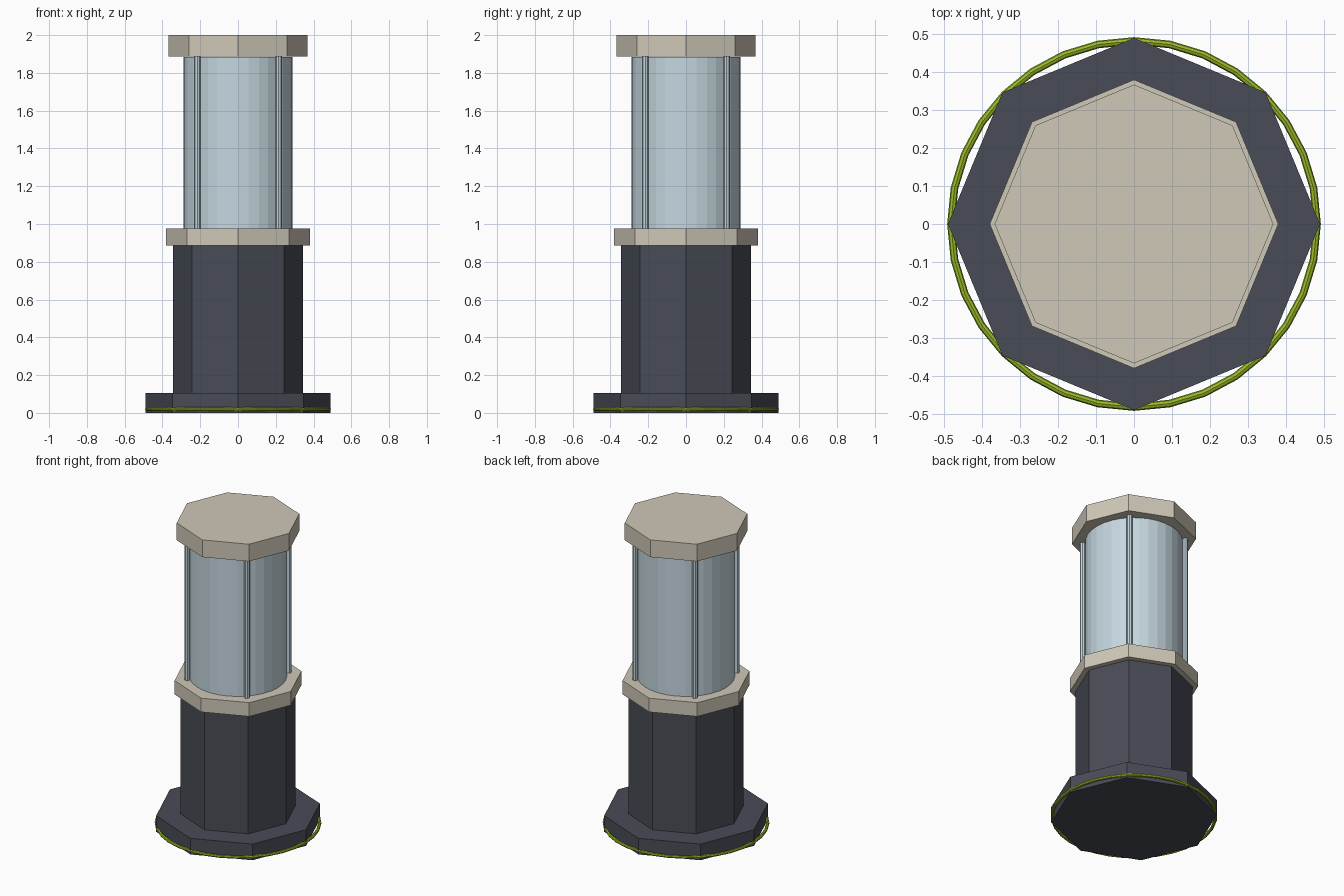
import bpy
from math import cos, sin, pi

cube = bpy.data.objects.get("Cube")
if cube:
    bpy.data.objects.remove(cube, do_unlink=True)


def material(name, rgb):
    mat = bpy.data.materials.new(name)
    mat.use_nodes = True
    mat.diffuse_color = (*rgb, 1)
    mat.node_tree.nodes["Principled BSDF"].inputs["Base Color"].default_value = (*rgb, 1)
    return mat


slate = material("dark slate", (0.065, 0.072, 0.092))
stone = material("warm stone", (0.63, 0.58, 0.48))
glass = material("pale blue glass", (0.56, 0.68, 0.74))
lime = material("lime green", (0.32, 0.50, 0.02))


def finish(name, mat):
    obj = bpy.context.object
    obj.name = name
    obj.data.materials.append(mat)
    return obj


def prism(name, mat, radius, bottom, top, sides=8, x=0, y=0):
    bpy.ops.mesh.primitive_cylinder_add(
        vertices=sides, radius=radius, depth=top - bottom,
        location=(x, y, (bottom + top) / 2))
    return finish(name, mat)


# Octagonal base and pedestal, with corners on the axes
prism("base", slate, 0.49, 0, 0.105)
prism("pedestal", slate, 0.345, 0.105, 0.885)

# Thin ring around the foot of the base
bpy.ops.mesh.primitive_torus_add(
    major_segments=32, minor_segments=8,
    major_radius=0.482, minor_radius=0.01, location=(0, 0, 0.02))
finish("base_ring", lime)

# Collar, lantern glass and cap
prism("collar", stone, 0.38, 0.885, 0.975)
prism("lantern_glass", glass, 0.288, 0.975, 1.885, sides=32)
prism("cap", stone, 0.367, 1.888, 2.0)

# Four upright rods on the diagonals
for i in range(4):
    angle = pi / 4 + i * pi / 2
    prism(f"rod_{i + 1}", glass, 0.017, 0.975, 1.888, sides=8,
          x=0.304 * cos(angle), y=0.304 * sin(angle))
